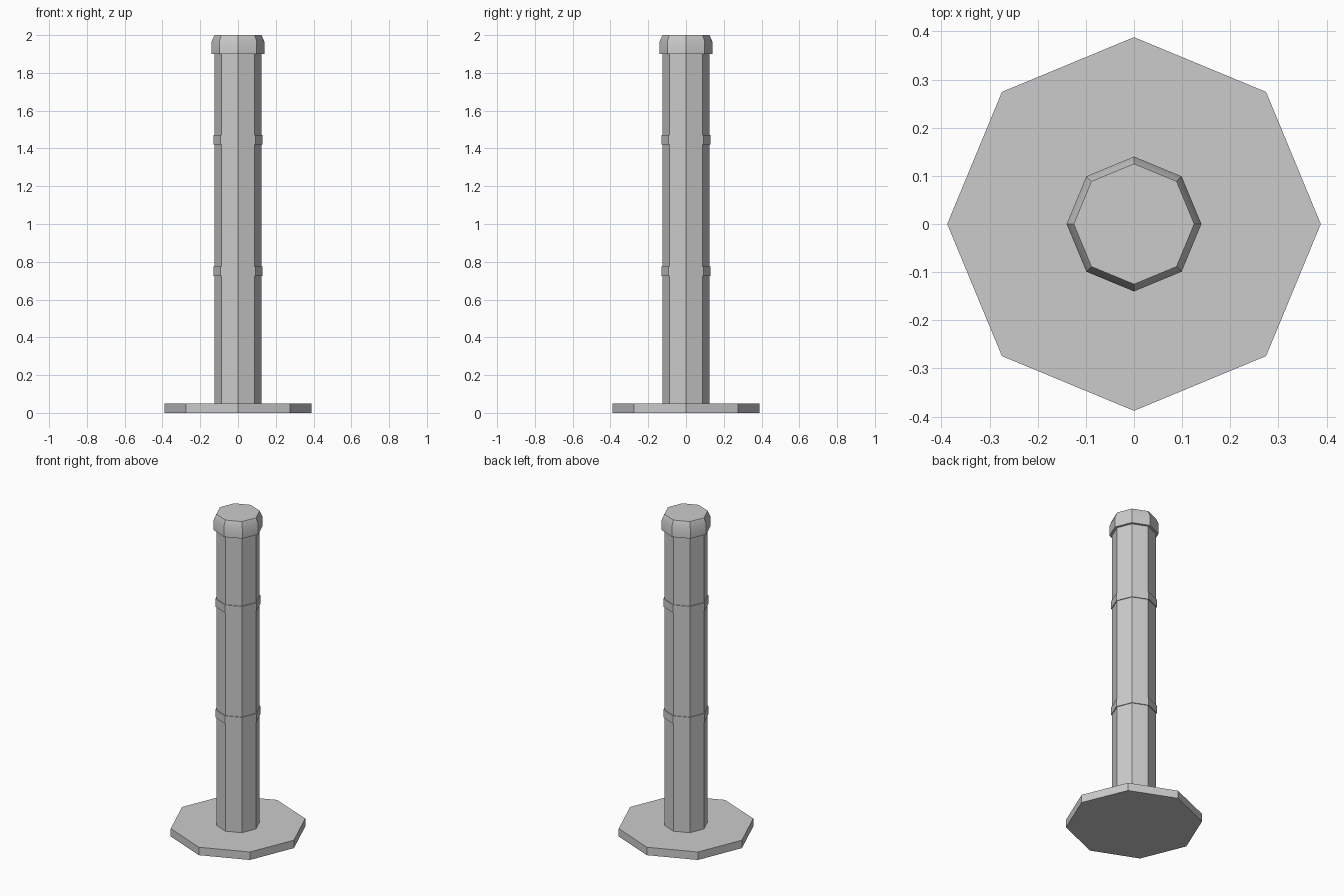
import bpy, bmesh
from math import cos, sin, pi, radians

if "Cube" in bpy.data.objects:
    bpy.data.objects.remove(bpy.data.objects["Cube"])

SIDES = 8


def turned_part(name, profile):
    """Closed octagonal solid from (radius, z) rings, corners on the axes."""
    bm = bmesh.new()
    rings = [[bm.verts.new((r * cos(2 * pi * i / SIDES), r * sin(2 * pi * i / SIDES), z))
              for i in range(SIDES)] for r, z in profile]
    for low, high in zip(rings, rings[1:]):
        for i in range(SIDES):
            j = (i + 1) % SIDES
            bm.faces.new((low[i], low[j], high[j], high[i]))
    bm.faces.new(rings[0][::-1])
    bm.faces.new(rings[-1])
    mesh = bpy.data.meshes.new(name)
    bm.to_mesh(mesh)
    bm.free()
    obj = bpy.data.objects.new(name, mesh)
    bpy.context.collection.objects.link(obj)
    return obj


# Wide foot plate and slender post
turned_part("base_plate", [(0.388, 0.0), (0.388, 0.05)])
turned_part("post", [(0.125, 0.05), (0.125, 1.9)])

# Two thin bands around the post
for name, z in (("lower_band", 0.725), ("upper_band", 1.42)):
    turned_part(name, [(0.13, z), (0.13, z + 0.05)])

# Overhanging cap with a softened shoulder
cap = turned_part("cap", [(0.14, 1.9), (0.14, 1.965), (0.125, 2.0)])
bpy.context.view_layer.objects.active = cap
cap.select_set(True)
bpy.ops.object.shade_smooth_by_angle(angle=radians(30))
